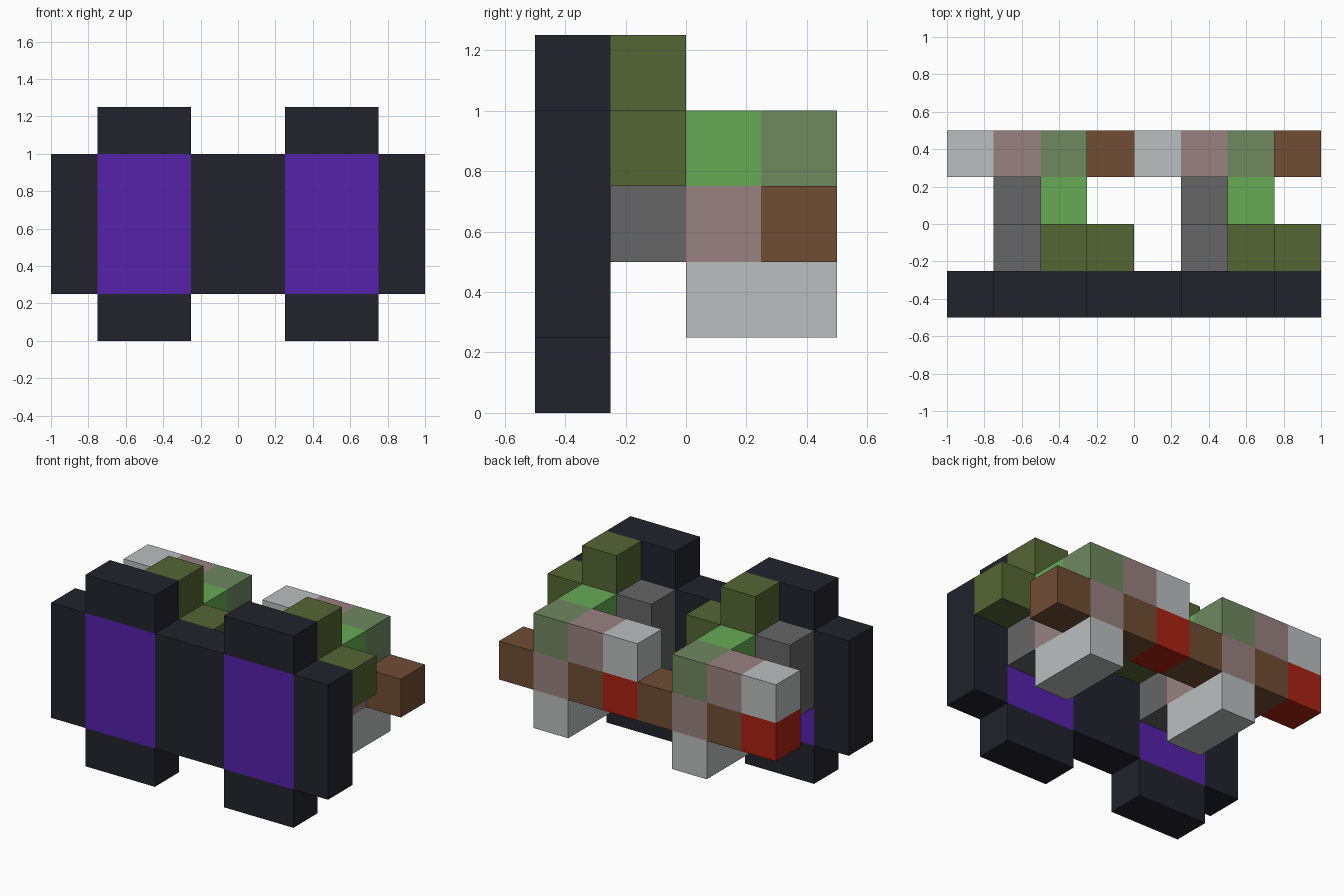
import bpy
import bmesh
from mathutils import Matrix, Vector

cube = bpy.data.objects.get("Cube")
if cube:
    bpy.data.objects.remove(cube, do_unlink=True)

CELL = 0.25


def linear(c):
    return c / 12.92 if c <= 0.04045 else ((c + 0.055) / 1.055) ** 2.4


def make_material(name, code):
    rgb = [linear(int(code[i:i + 2], 16) / 255) for i in (0, 2, 4)]
    mat = bpy.data.materials.new(name)
    mat.use_nodes = True
    mat.diffuse_color = (*rgb, 1)
    mat.node_tree.nodes["Principled BSDF"].inputs["Base Color"].default_value = (*rgb, 1)
    return mat


MATS = {name: make_material(name, code) for name, code in {
    "charcoal": "22222D", "purple": "5522AA", "olive": "556633",
    "bright green": "66AA55", "sage": "6F8860", "grey": "666666",
    "dusty pink": "988280", "brown": "704D34", "light grey": "BBBFBF",
    "red": "AA2211"}.items()}


def block(name, colour, unit, start, size=(1, 1, 1)):
    """Box on the cell grid: start and size are cell counts along x, y, z."""
    start, size = Vector(start), Vector(size)
    corner = Vector((-1 + unit, -0.5, 0))
    bm = bmesh.new()
    bmesh.ops.create_cube(bm, size=1, matrix=Matrix.Diagonal((*(size * CELL), 1)))
    mesh = bpy.data.meshes.new(name)
    bm.to_mesh(mesh)
    bm.free()
    mesh.materials.append(MATS[colour])
    obj = bpy.data.objects.new(name, mesh)
    obj.location = corner + (start + size / 2) * CELL
    bpy.context.collection.objects.link(obj)


# Two identical units side by side
for unit, side in enumerate(("right", "left")):
    def part(name, colour, start, size=(1, 1, 1)):
        block(f"{side}_{name}", colour, unit, start, size)

    # Front wall with a purple panel
    part("panel", "purple", (1, 0, 1), (2, 1, 3))
    part("panel_foot", "charcoal", (1, 0, 0), (2, 1, 1))
    part("panel_cap", "charcoal", (1, 0, 4), (2, 1, 1))
    for x in (0, 3):
        part(f"wall_side_{x}", "charcoal", (x, 0, 1), (1, 1, 3))

    # Layer behind the wall
    part("olive_tower", "olive", (2, 1, 3), (1, 1, 2))
    part("olive_step", "olive", (3, 1, 3))
    part("grey_base", "grey", (1, 1, 2), (2, 1, 1))
    part("grey_post", "grey", (1, 1, 3))

    # Middle layer
    part("grey_link", "grey", (1, 2, 2))
    part("green_block", "bright green", (2, 2, 3))
    part("pink_core", "dusty pink", (2, 2, 2), (1, 2, 1))
    part("light_keel", "light grey", (2, 2, 1), (1, 2, 1))

    # Back rows, upper then lower
    for x, colour in enumerate(("light grey", "dusty pink", "sage")):
        part(f"upper_back_{x}", colour, (x, 3, 3))
    for x, colour in ((0, "red"), (1, "brown"), (3, "brown")):
        part(f"lower_back_{x}", colour, (x, 3, 2))
